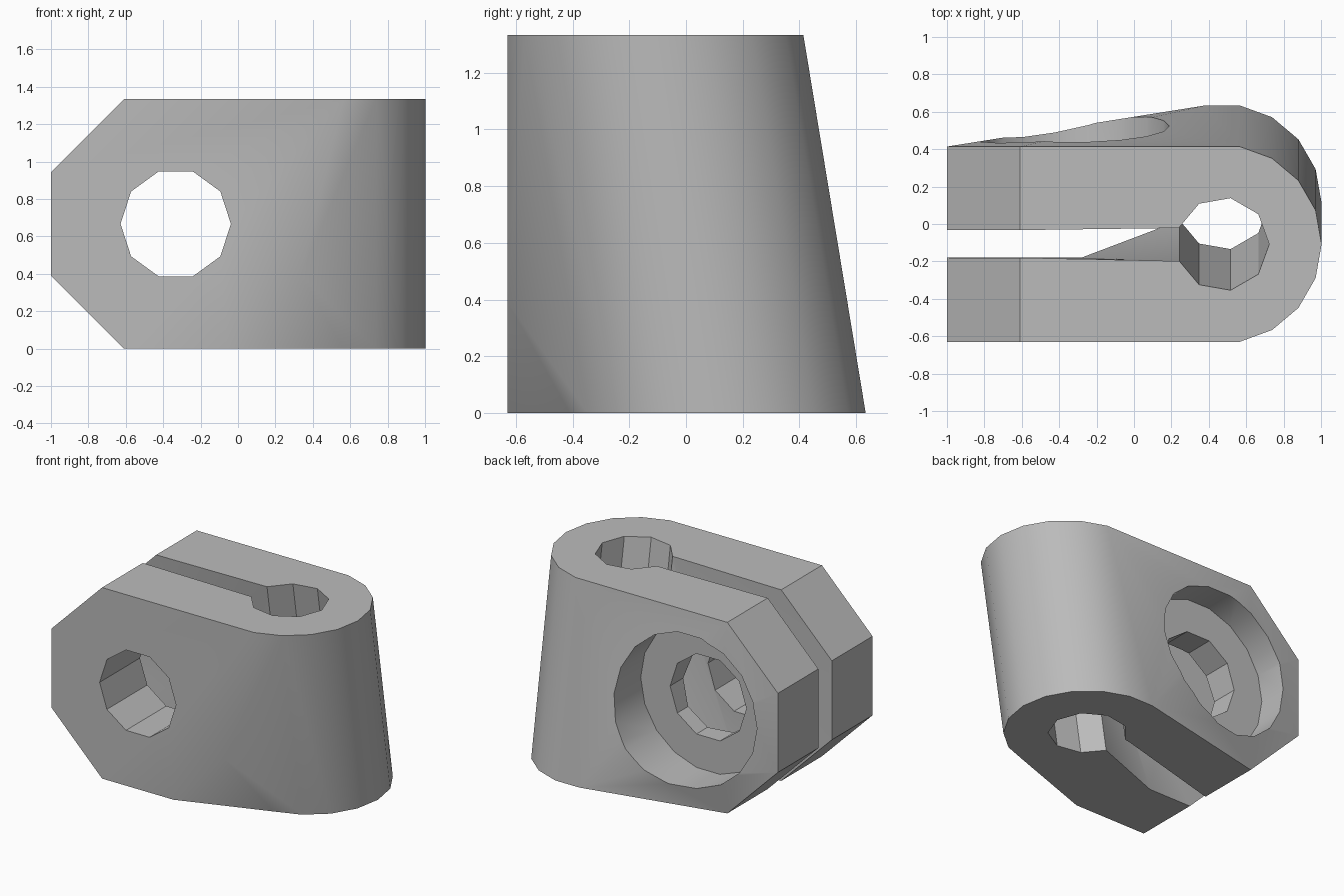
import bpy
import bmesh
from math import radians, cos, sin, tau

cube = bpy.data.objects.get("Cube")
if cube:
    bpy.data.objects.remove(cube)

HEIGHT = 1.334
MID_Y = -0.108            # middle plane of the plate
HALF = 0.522              # half thickness of the plate
HOLE_X, HOLE_Z = -0.333, HEIGHT / 2
BORE_X = 0.473

steel = bpy.data.materials.new("grey_metal")
steel.use_nodes = True
GREY = (0.5, 0.5, 0.5, 1)
steel.diffuse_color = GREY
steel.node_tree.nodes["Principled BSDF"].inputs["Base Color"].default_value = GREY


def lean(z):
    """Sideways offset of the slanted bore axis at a height."""
    return MID_Y + 0.22 * (1 - z / HEIGHT)


def hull(name, points):
    """Convex solid around a set of points."""
    bm = bmesh.new()
    for p in points:
        bm.verts.new(p)
    result = bmesh.ops.convex_hull(bm, input=bm.verts[:])
    loose = {v for v in result["geom_interior"] + result["geom_unused"]
             if isinstance(v, bmesh.types.BMVert)}
    bmesh.ops.delete(bm, geom=list(loose), context="VERTS")
    bmesh.ops.dissolve_limit(bm, angle_limit=radians(0.5), verts=bm.verts[:], edges=bm.edges[:])
    bmesh.ops.recalc_face_normals(bm, faces=bm.faces[:])
    mesh = bpy.data.meshes.new(name)
    bm.to_mesh(mesh)
    bm.free()
    mesh.materials.append(steel)
    obj = bpy.data.objects.new(name, mesh)
    bpy.context.collection.objects.link(obj)
    return obj


def slanted_ring(radius, sides, extra=0):
    """Top and bottom rings of the leaning cylinder."""
    return [(BORE_X + radius * cos(tau * i / sides), lean(z) + radius * sin(tau * i / sides), z)
            for z in (-extra, HEIGHT + extra) for i in range(sides)]


def cross_ring(radius, sides, y0, y1):
    """Two rings of a cylinder running front to back."""
    return [(HOLE_X + radius * cos(tau * i / sides), y, HOLE_Z + radius * sin(tau * i / sides))
            for y in (y0, y1) for i in range(sides)]


# Body: octagonal plate wrapped together with a leaning round post
half, corner = HEIGHT / 2, 0.276
octagon = [(HOLE_X + sx * a, MID_Y + sy * HALF, HOLE_Z + sz * b)
           for a, b in ((half, corner), (corner, half))
           for sx in (-1, 1) for sy in (-1, 1) for sz in (-1, 1)]
body = hull("clamp_body", octagon + slanted_ring(0.53, 18))

# Slot: straight at the open end, twisting to follow the bore
slot = []
for s in (-1, 1):
    y = MID_Y + s * 0.072
    for sz in (-1, 1):
        z = HOLE_Z + sz * (half + 0.02)
        slot += [(-1.02, y, HOLE_Z + sz * 0.29), (-0.62, y, z), (-0.29, y, z),
                 (0.26, lean(z) + s * 0.087, z)]

cutters = [
    hull("slot_cutter", slot),
    hull("bore_cutter", slanted_ring(0.25, 9, 0.05)),
    hull("bolt_hole_cutter", cross_ring(0.295, 10, -1, 1)),
    hull("counterbore_cutter", cross_ring(0.522, 18, 0.23, 1)),
]
for cutter in cutters:
    cutter.hide_render = True
    cutter.hide_set(True)
    cut = body.modifiers.new(cutter.name, "BOOLEAN")
    cut.operation = "DIFFERENCE"
    cut.solver = "EXACT"
    cut.object = cutter

# Bake the cuts and remove the cutters
bpy.context.view_layer.objects.active = body
body.select_set(True)
for cut in list(body.modifiers):
    bpy.ops.object.modifier_apply(modifier=cut.name)
for cutter in cutters:
    bpy.data.objects.remove(cutter)
bpy.ops.object.shade_smooth_by_angle(angle=radians(30))
